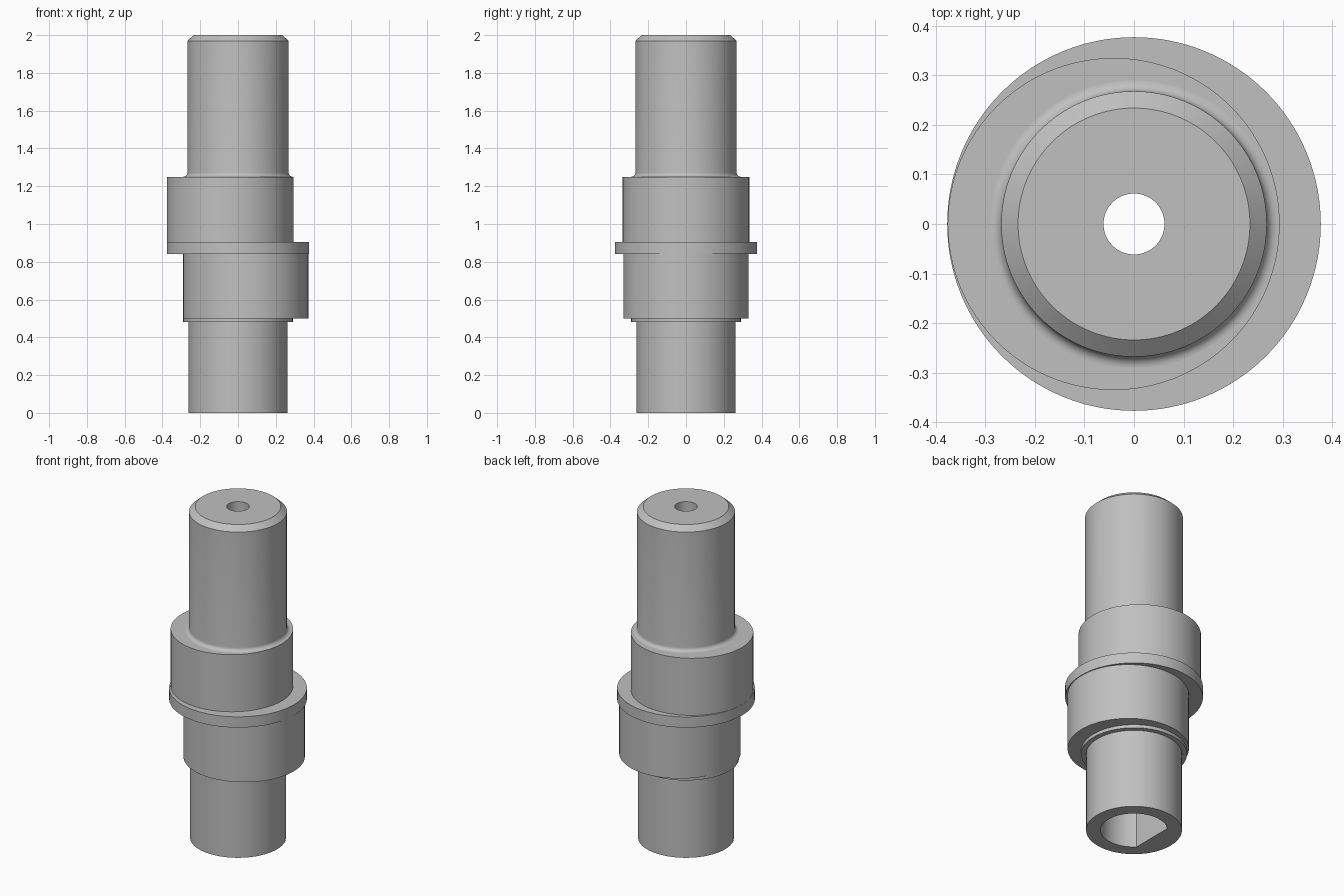
import bpy, bmesh
from math import cos, sin, pi, acos

cube = bpy.data.objects.get("Cube")
if cube:
    bpy.data.objects.remove(cube, do_unlink=True)

steel = bpy.data.materials.new("grey steel")
steel.use_nodes = True
steel.diffuse_color = (0.53, 0.53, 0.53, 1)
steel.node_tree.nodes["Principled BSDF"].inputs["Base Color"].default_value = steel.diffuse_color

SEGMENTS = 128


def make_object(name, bm):
    bmesh.ops.recalc_face_normals(bm, faces=bm.faces)
    mesh = bpy.data.meshes.new(name)
    bm.to_mesh(mesh)
    bm.free()
    mesh.materials.append(steel)
    obj = bpy.data.objects.new(name, mesh)
    bpy.context.collection.objects.link(obj)
    return obj


def turned(name, profile, offset=0.0):
    """Solid of revolution from (radius, z) points, shifted along x."""
    bm = bmesh.new()
    rings = [[bm.verts.new((offset + r * cos(2 * pi * i / SEGMENTS),
                            r * sin(2 * pi * i / SEGMENTS), z))
              for i in range(SEGMENTS)] for r, z in profile]
    for low, high in zip(rings, rings[1:]):
        for i in range(SEGMENTS):
            j = (i + 1) % SEGMENTS
            bm.faces.new((low[i], low[j], high[j], high[i]))
    bm.faces.new(rings[0][::-1])
    bm.faces.new(rings[-1])
    return make_object(name, bm)


def disc(name, radius, bottom, top, offset=0.0):
    return turned(name, [(radius, bottom), (radius, top)], offset)


def d_prism(name, radius, flat, bottom, top):
    """Round prism with one flat on its -x side."""
    half = acos(-flat / radius)
    bm = bmesh.new()
    points = [-half + 2 * half * i / SEGMENTS for i in range(SEGMENTS + 1)]
    face = bm.faces.new([bm.verts.new((radius * cos(a), radius * sin(a), bottom)) for a in points])
    result = bmesh.ops.extrude_face_region(bm, geom=[face])
    top_verts = [v for v in result["geom"] if isinstance(v, bmesh.types.BMVert)]
    bmesh.ops.translate(bm, verts=top_verts, vec=(0, 0, top - bottom))
    return make_object(name, bm)


# Upper shaft: root fillet, straight barrel, chamfered end
R, F = 0.268, 0.022
fillet = [(R + F - F * sin(a), 1.25 + F - F * cos(a))
          for a in (pi / 2 * i / 8 for i in range(9))]
upper_shaft = turned("upper_shaft", fillet + [(R, 1.97), (0.234, 2.0)])

# Opposed eccentrics on either side of the flange
ECC = 0.041
parts = [
    upper_shaft,
    disc("upper_eccentric", 0.335, 0.905, 1.25, -ECC),
    disc("flange", 0.377, 0.84, 0.905),
    disc("lower_eccentric", 0.332, 0.50, 0.84, ECC),
    disc("lower_collar", 0.29, 0.48, 0.50),
    disc("lower_shaft", 0.262, 0.0, 0.48),
]

# Central through hole and flat-sided socket in the lower end
cutters = [
    disc("through_hole_cutter", 0.0615, -0.1, 2.1),
    d_prism("socket_cutter", 0.183, 0.128, -0.1, 0.6),
]
for part in parts:
    for cutter in cutters:
        mod = part.modifiers.new("bore", 'BOOLEAN')
        mod.operation = 'DIFFERENCE'
        mod.solver = 'EXACT'
        mod.object = cutter

# Apply the bores, then remove the cutters
bpy.context.view_layer.update()
graph = bpy.context.evaluated_depsgraph_get()
bored = [bpy.data.meshes.new_from_object(p.evaluated_get(graph)) for p in parts]
for part, mesh in zip(parts, bored):
    part.modifiers.clear()
    part.data = mesh
for cutter in cutters:
    bpy.data.objects.remove(cutter, do_unlink=True)

# Smooth barrels with crisp edges
bpy.ops.object.select_all(action='DESELECT')
for part in parts:
    part.select_set(True)
bpy.context.view_layer.objects.active = parts[0]
bpy.ops.object.shade_smooth_by_angle(angle=pi / 6)
